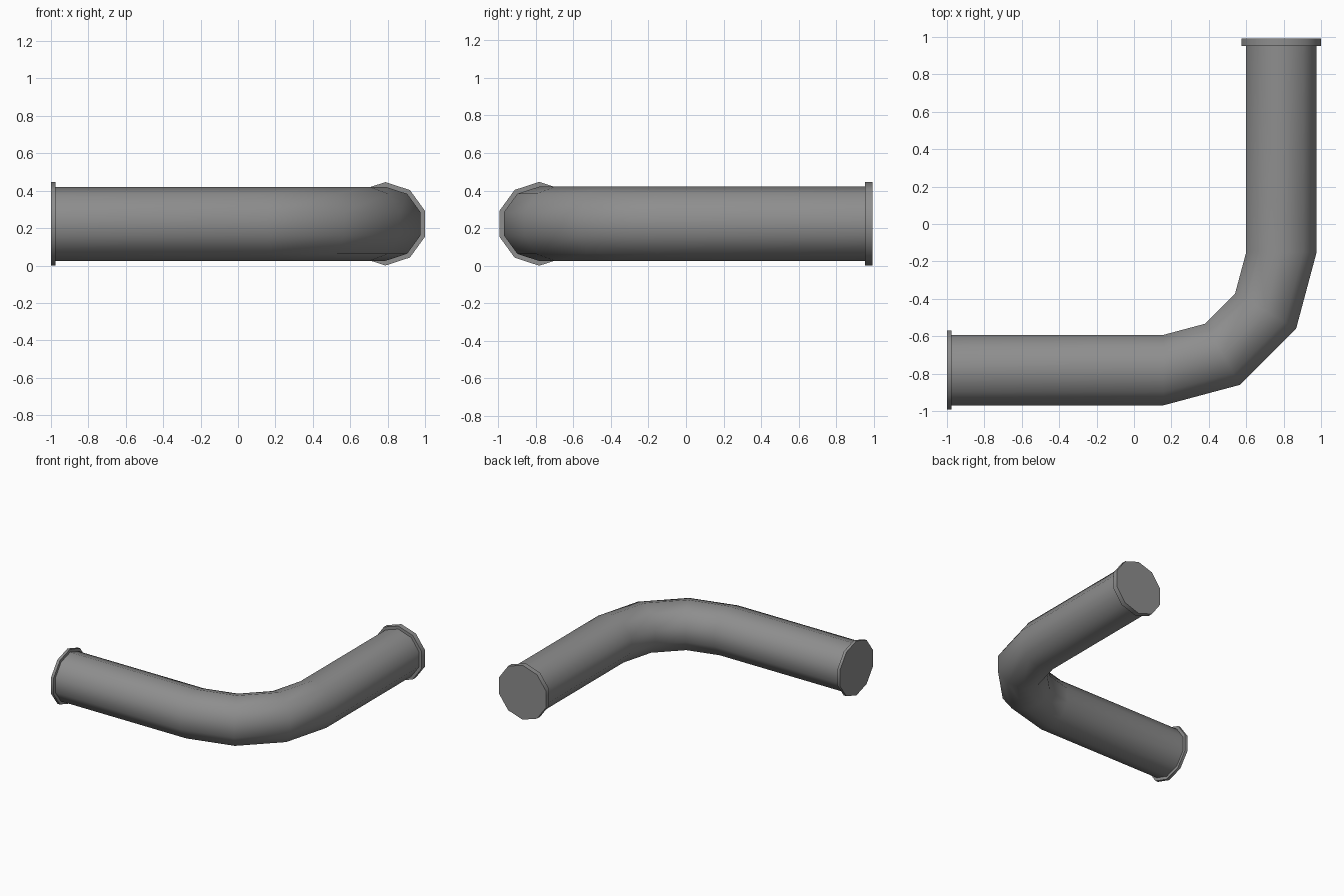
import bpy, math
from mathutils import Vector

if "Cube" in bpy.data.objects:
    bpy.data.objects.remove(bpy.data.objects["Cube"])

SIDES = 10
ZC = 0.223                    # height of the pipe axis
LEG_X, LEG_Y = 0.788, -0.781  # axis of each straight leg
BEND_R = 0.63
END_X, END_Y = -1.0, 0.993

metal = bpy.data.materials.new("grey_metal")
metal.diffuse_color = (0.27, 0.27, 0.27, 1)
metal.use_nodes = True
metal.node_tree.nodes["Principled BSDF"].inputs["Base Color"].default_value = metal.diffuse_color


def sweep(name, path, radius):
    """Decagonal tube along (x, y, heading) stations, with flat end caps."""
    verts, faces = [], []
    for x, y, h in path:
        side = Vector((math.sin(h), -math.cos(h), 0))
        for i in range(SIDES):
            a = math.pi / 2 + math.tau * i / SIDES
            verts.append(Vector((x, y, ZC)) + radius * (side * math.cos(a) + Vector((0, 0, math.sin(a)))))
    for s in range(len(path) - 1):
        for i in range(SIDES):
            j = (i + 1) % SIDES
            a, b = s * SIDES, (s + 1) * SIDES
            faces.append((a + i, a + j, b + j, b + i))
    last = (len(path) - 1) * SIDES
    faces.append(tuple(reversed(range(SIDES))))
    faces.append(tuple(range(last, last + SIDES)))
    mesh = bpy.data.meshes.new(name)
    mesh.from_pydata(verts, [], faces)
    mesh.materials.append(metal)
    ob = bpy.data.objects.new(name, mesh)
    bpy.context.collection.objects.link(ob)
    bpy.ops.object.select_all(action='DESELECT')
    ob.select_set(True)
    bpy.context.view_layer.objects.active = ob
    bpy.ops.object.shade_smooth_by_angle(angle=math.radians(50))
    return ob


# Elbow pipe: straight leg, 90 degree bend in three steps, straight leg
cx, cy = LEG_X - BEND_R, LEG_Y + BEND_R
bend = [(cx + BEND_R * math.sin(h), cy - BEND_R * math.cos(h), h)
        for h in (math.radians(30 * k) for k in range(4))]
up = math.pi / 2
sweep("elbow_pipe", [(END_X + 0.005, LEG_Y, 0)] + bend + [(LEG_X, END_Y - 0.005, up)], 0.198)

# End flanges
sweep("left_flange", [(END_X, LEG_Y, 0), (END_X + 0.023, LEG_Y, 0)], 0.223)
sweep("back_flange", [(LEG_X, END_Y - 0.041, up), (LEG_X, END_Y, up)], 0.223)
